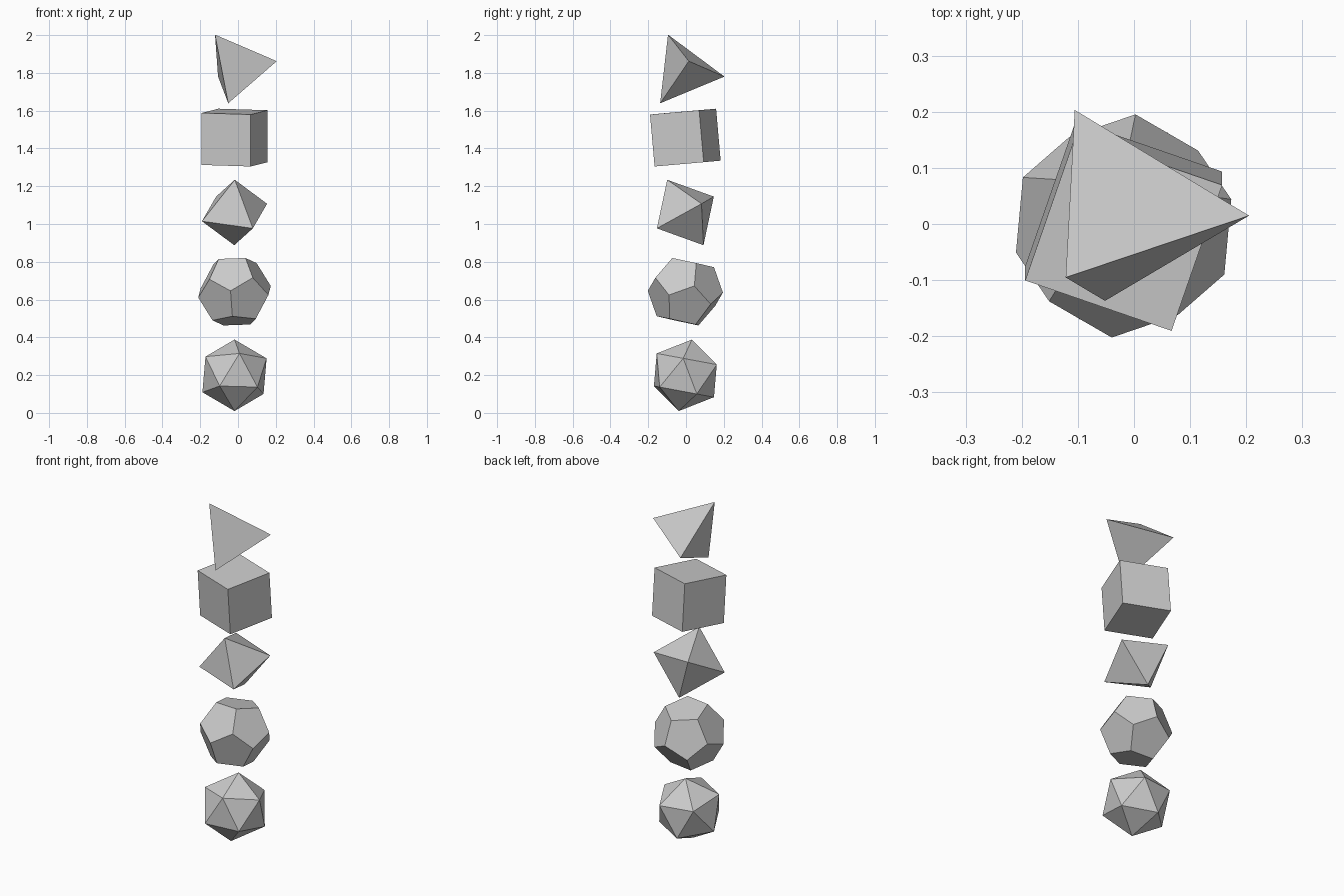
import bpy, bmesh
from itertools import product
from mathutils import Matrix, Vector

if "Cube" in bpy.data.objects:
    bpy.data.objects.remove(bpy.data.objects["Cube"])

PHI = (1 + 5 ** 0.5) / 2
INV = 1 / PHI


def frame(a, b):
    """Orthonormal frame from two neighbouring corners of a solid."""
    a, b = Vector(a).normalized(), Vector(b).normalized()
    mid, side = (a + b).normalized(), (a - b).normalized()
    return Matrix((mid, side, mid.cross(side))).transposed()


def cyclic(p, q):
    """Corners (0, +-p, +-q) and their cyclic permutations."""
    out = []
    for s, t in product((-1, 1), repeat=2):
        v = (0, s * p, t * q)
        out += [v, (v[2], v[0], v[1]), (v[1], v[2], v[0])]
    return out


def solid(name, corners, edge, radius, height, aim):
    """Hull of the corners, turned so the given edge points along aim."""
    turn = frame(*aim) @ frame(*edge).transposed()
    bm = bmesh.new()
    for c in corners:
        bm.verts.new(turn @ Vector(c).normalized() * radius)
    bmesh.ops.convex_hull(bm, input=bm.verts[:])
    bmesh.ops.dissolve_limit(bm, angle_limit=0.02, verts=bm.verts[:], edges=bm.edges[:])
    bmesh.ops.recalc_face_normals(bm, faces=bm.faces[:])
    mesh = bpy.data.meshes.new(name)
    bm.to_mesh(mesh)
    bm.free()
    ob = bpy.data.objects.new(name, mesh)
    ob.location = (-0.0185, -0.0035, height)
    bpy.context.collection.objects.link(ob)


cube = list(product((-1, 1), repeat=3))
axes = [(s, 0, 0) for s in (-1, 1)] + [(0, s, 0) for s in (-1, 1)] + [(0, 0, s) for s in (-1, 1)]

# Stack of the five regular solids, top to bottom
solid("tetrahedron", [c for c in cube if c[0] * c[1] * c[2] > 0],
      ((1, 1, 1), (1, -1, -1)), 0.228, 1.821,
      ((-0.102, -0.0905, 0.179), (0.224, 0.0185, 0.041)))
solid("cube", cube, ((1, 1, 1), (1, 1, -1)), 0.239, 1.4575,
      ((0.088, -0.1875, 0.1245), (0.176, 0.0705, 0.1455)))
solid("octahedron", axes, ((1, 0, 0), (0, 1, 0)), 0.198, 1.061,
      ((0, -0.096, 0.172), (0.172, 0.086, 0.045)))
solid("dodecahedron", cube + cyclic(INV, PHI),
      ((0, INV, PHI), (0, -INV, PHI)), 0.2, 0.6415,
      ((0.058, -0.067, 0.176), (0.1165, 0.057, 0.152)))
solid("icosahedron", cyclic(1, PHI), ((0, 1, PHI), (0, -1, PHI)), 0.1925, 0.1925 + 0.0065,
      ((0, 0.0345, 0.189), (0.0265, -0.152, 0.117)))
